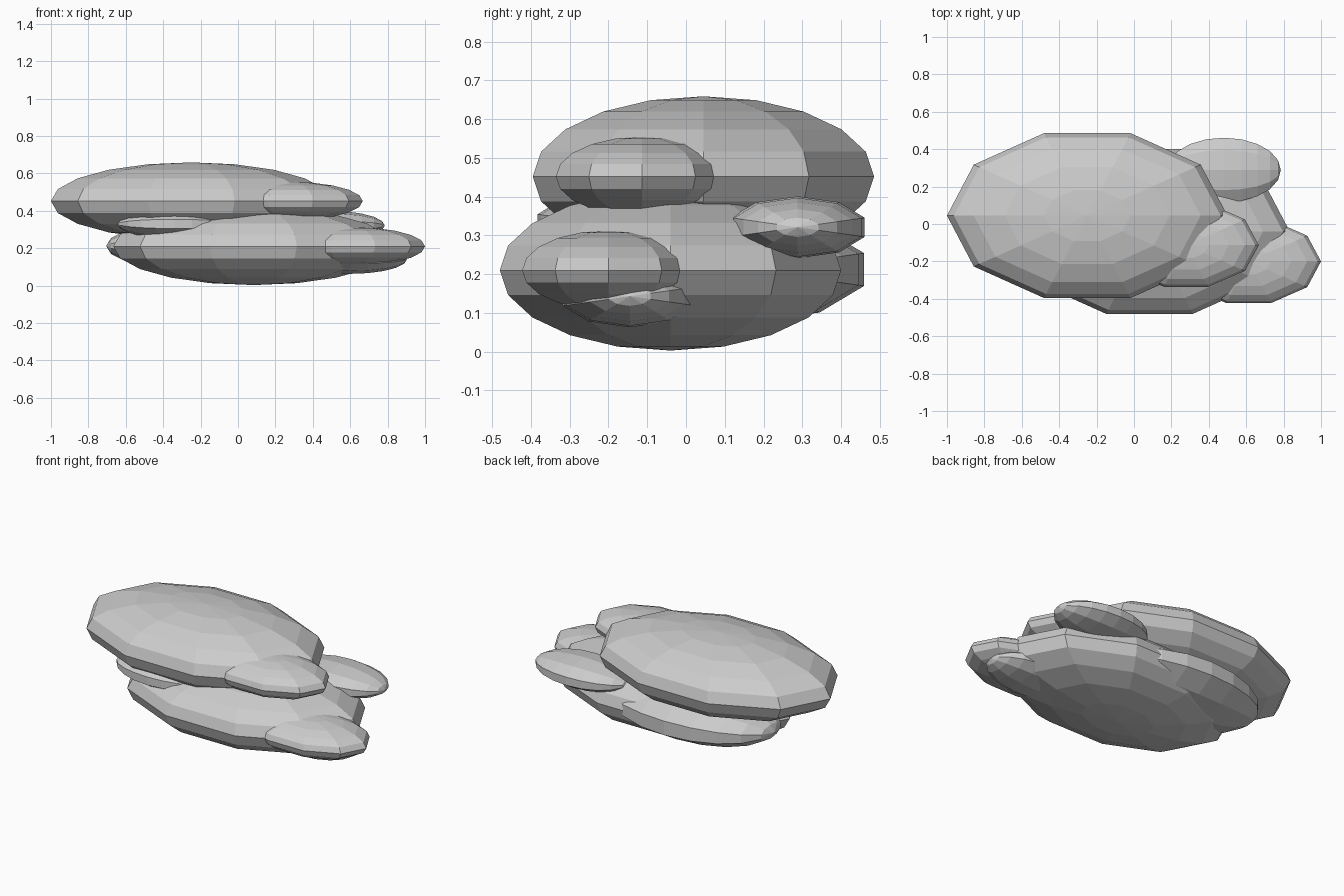
import bpy
import bmesh
from math import radians
from mathutils import Matrix

cube = bpy.data.objects.get("Cube")
if cube:
    bpy.data.objects.remove(cube, do_unlink=True)

grey = bpy.data.materials.new("light_grey")
grey.use_nodes = True
colour = (0.6, 0.6, 0.6, 1.0)
grey.diffuse_color = colour
grey.node_tree.nodes["Principled BSDF"].inputs["Base Color"].default_value = colour

# Upright puffs have poles up and a corner on x; lying puffs have poles along x
UPRIGHT = Matrix.Rotation(radians(90), 4, "Z")
LYING = Matrix.Rotation(radians(90), 4, "X") @ Matrix.Rotation(radians(90), 4, "Y")

LARGE = (0.75, 0.463, 0.207)
MEDIUM = (0.387, 0.234, 0.103)
LONG = (0.53, 0.317, 0.137)
SMALL = (0.305, 0.182, 0.08)


def puff(name, centre, radii, turn):
    """Flattened ten-sided ball with flat faces."""
    bm = bmesh.new()
    bmesh.ops.create_uvsphere(bm, u_segments=10, v_segments=10, radius=1,
                              matrix=Matrix.Diagonal((*radii, 1)) @ turn)
    mesh = bpy.data.meshes.new(name)
    bm.to_mesh(mesh)
    bm.free()
    mesh.materials.append(grey)
    obj = bpy.data.objects.new(name, mesh)
    obj.location = centre
    bpy.context.collection.objects.link(obj)


# Two main layers
puff("upper_puff", (-0.25, 0.045, 0.452), LARGE, UPRIGHT)
puff("lower_puff", (0.083, -0.04, 0.21), LARGE, UPRIGHT)

# Side puffs at the height of each layer
puff("upper_side_puff", (0.28, -0.113, 0.452), MEDIUM, UPRIGHT)
puff("lower_side_puff", (0.613, -0.2, 0.21), MEDIUM, UPRIGHT)

# Lying puffs filling the gaps
puff("back_long_puff", (-0.175, 0.158, 0.212), LONG, LYING)
puff("back_small_puff", (0.48, 0.288, 0.321), SMALL, LYING)
puff("front_small_puff", (-0.34, -0.21, 0.33), SMALL, LYING)
puff("bottom_small_puff", (0.6, -0.145, 0.143), SMALL, LYING)
